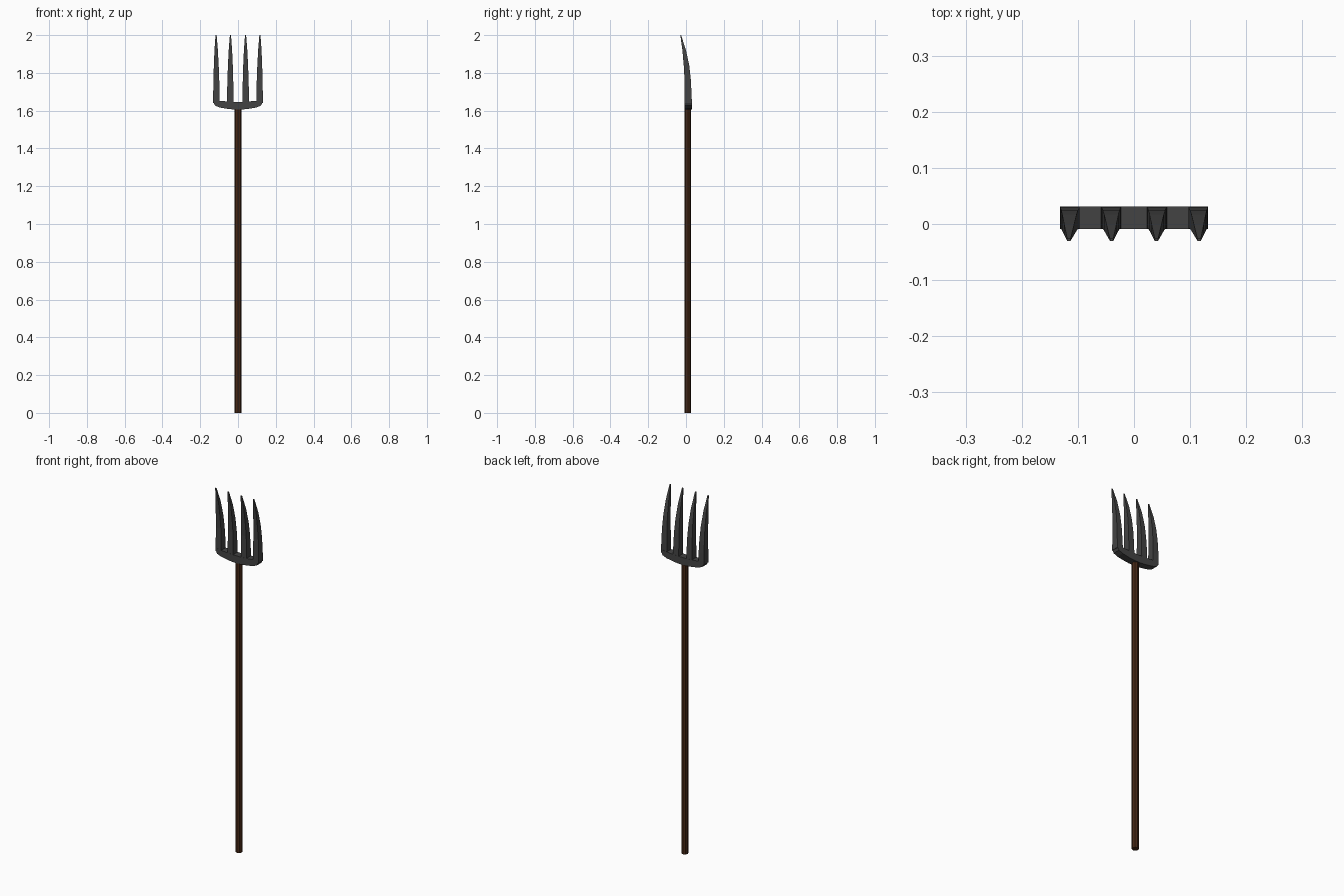
import bpy, bmesh, math

if "Cube" in bpy.data.objects:
    bpy.data.objects.remove(bpy.data.objects["Cube"])


def material(name, rgb):
    m = bpy.data.materials.new(name)
    m.diffuse_color = (*rgb, 1)
    m.use_nodes = True
    m.node_tree.nodes["Principled BSDF"].inputs["Base Color"].default_value = m.diffuse_color
    return m


iron = material("dark_iron", (0.056, 0.056, 0.056))
wood = material("dark_wood", (0.06, 0.021, 0.008))


def loft(name, rings, mat):
    """Skin a list of equal-length point rings and cap both ends."""
    bm = bmesh.new()
    loops = [[bm.verts.new(p) for p in ring] for ring in rings]
    for a, b in zip(loops, loops[1:]):
        n = len(a)
        for i in range(n):
            j = (i + 1) % n
            bm.faces.new((a[i], a[j], b[j], b[i]))
    bm.faces.new(loops[0])
    bm.faces.new(loops[-1])
    bmesh.ops.recalc_face_normals(bm, faces=bm.faces)
    me = bpy.data.meshes.new(name)
    bm.to_mesh(me)
    bm.free()
    me.materials.append(mat)
    ob = bpy.data.objects.new(name, me)
    bpy.context.collection.objects.link(ob)
    return ob


# Handle: straight eight-sided pole
def circle(z, r=0.0175, n=8, cy=0.010):
    return [(r * math.cos(math.tau * i / n),
             cy + r * math.sin(math.tau * i / n), z) for i in range(n)]


loft("handle", [circle(0), circle(1.63)], wood)

# Crossbar: bowed strip, sections given as x, bottom z, top z
half = [(0.131, 1.645, 1.662), (0.122, 1.627, 1.656), (0.098, 1.617, 1.652),
        (0.058, 1.610, 1.649), (0.022, 1.606, 1.647)]
bar = [(-x, b, t) for x, b, t in half] + half[::-1]
loft("crossbar", [[(x, -0.009, b), (x, 0.031, b), (x, 0.031, t), (x, -0.009, t)]
                  for x, b, t in bar], iron)

# Tines: tapering, forward-curving spikes; sections as z, half width, front y, back y
sections = [(1.64, 0.0175, -0.009, 0.031), (1.70, 0.0168, -0.008, 0.029),
            (1.77, 0.0152, -0.008, 0.025), (1.84, 0.0128, -0.012, 0.017),
            (1.92, 0.009, -0.019, 0.000), (2.0, 0.003, -0.030, -0.026)]
for name, base, tip in (("outer", 0.114, 0.116), ("inner", 0.041, 0.040)):
    for side, s in (("left", -1), ("right", 1)):
        rings = []
        for z, w, f, b in sections:
            x = s * (base + (tip - base) * (z - 1.64) / 0.36)
            rings.append([(x - w, f, z), (x + w, f, z), (x + w, b, z), (x - w, b, z)])
        loft(f"{side}_{name}_tine", rings, iron)
